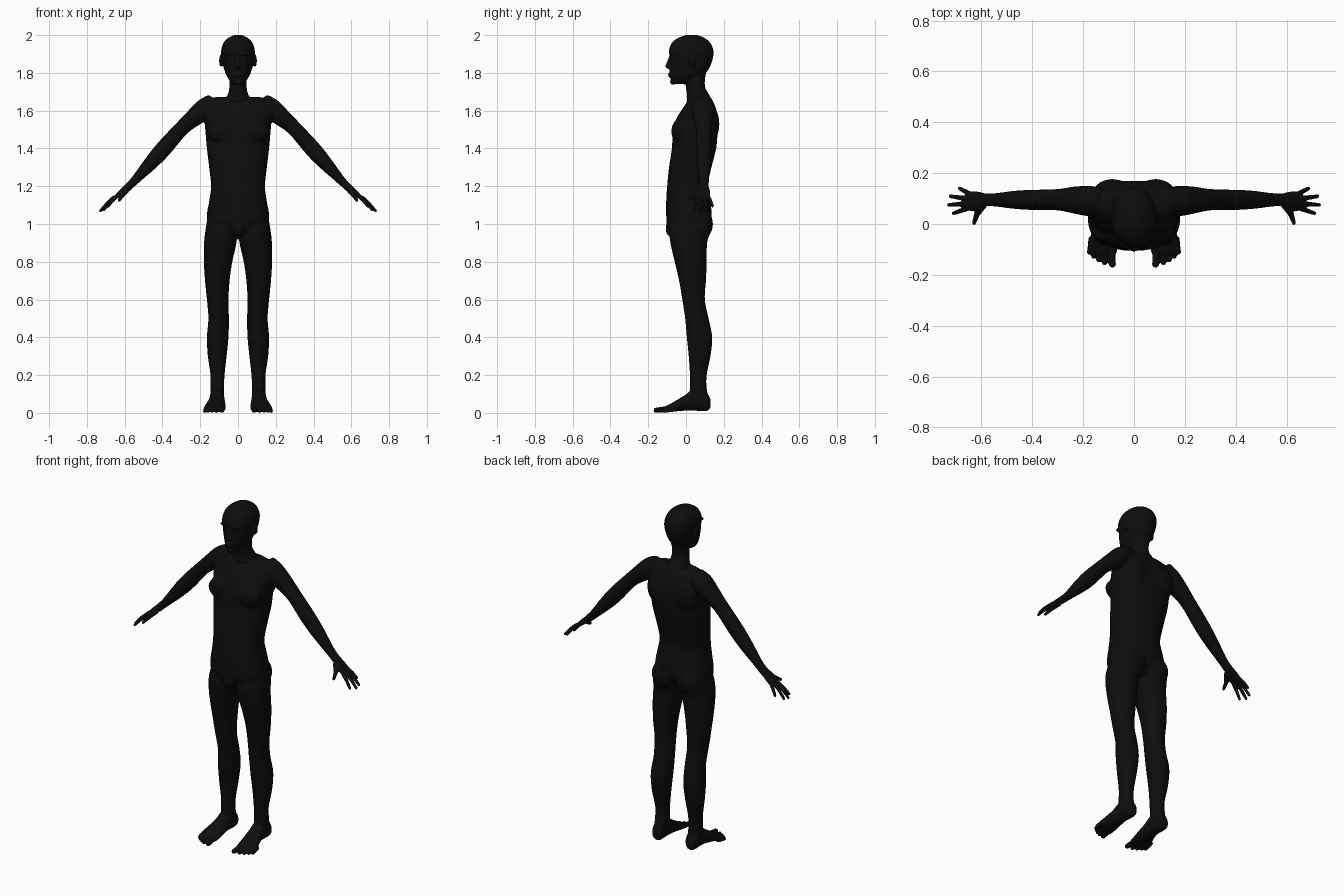
import bpy, bmesh, math
from mathutils import Vector, Matrix

if "Cube" in bpy.data.objects:
    bpy.data.objects.remove(bpy.data.objects["Cube"])

skin = bpy.data.materials.new("near_black_skin")
skin.use_nodes = True
colour = (0.004, 0.004, 0.004, 1)
skin.diffuse_color = colour
skin.node_tree.nodes["Principled BSDF"].inputs["Base Color"].default_value = colour


def spline(p, q, r, s, f):
    """Catmull-Rom step between sections q and r."""
    return [0.5 * (2 * b + (c - a) * f + (2 * a - 5 * b + 4 * c - d) * f ** 2
                   + (3 * b - a - 3 * c + d) * f ** 3) for a, b, c, d in zip(p, q, r, s)]


def loft(bm, sections, place, power=2.0, sides=32, steps=4):
    """Skin rounded sections (t, a0, a1, b0, b1), put into space by place(t, a, b)."""
    n = len(sections)
    rows = [spline(sections[max(i - 1, 0)], sections[i], sections[i + 1],
                   sections[min(i + 2, n - 1)], k / steps)
            for i in range(n - 1) for k in range(steps)] + [sections[-1]]
    rings = []
    for t, a0, a1, b0, b1 in rows:
        ring = []
        for k in range(sides):
            c, s = math.cos(math.tau * k / sides), math.sin(math.tau * k / sides)
            u = math.copysign(abs(c) ** (2 / power), c)
            v = math.copysign(abs(s) ** (2 / power), s)
            ring.append(bm.verts.new(place(t, (a0 + a1 + u * (a1 - a0)) / 2,
                                           (b0 + b1 + v * (b1 - b0)) / 2)))
        rings.append(ring)
    for low, high in zip(rings, rings[1:]):
        for k in range(sides):
            j = (k + 1) % sides
            bm.faces.new((low[k], low[j], high[j], high[k]))
    bm.faces.new(rings[0])
    bm.faces.new(rings[-1])


def blob(bm, centre, radii, tilt=0):
    matrix = Matrix.Translation(centre) @ Matrix.Rotation(tilt, 4, 'X') @ Matrix.Diagonal((*radii, 1))
    bmesh.ops.create_uvsphere(bm, u_segments=20, v_segments=12, radius=1, matrix=matrix)


def limb(bm, points, radii):
    """Tapered round rod through the points, with round ends."""
    points = [Vector(p) for p in points]
    for p, q, r0, r1 in zip(points, points[1:], radii, radii[1:]):
        turn = (q - p).to_track_quat('Z', 'Y').to_matrix().to_4x4()
        bmesh.ops.create_cone(bm, cap_ends=True, segments=14, radius1=r0, radius2=r1,
                              depth=(q - p).length,
                              matrix=Matrix.Translation((p + q) / 2) @ turn)
    for p, r in zip(points, radii):
        blob(bm, p, (r, r, r))


def finish(bm, name, voxel, smooth):
    """Fuse the overlapping forms into one smooth skin."""
    bmesh.ops.recalc_face_normals(bm, faces=bm.faces)
    mesh = bpy.data.meshes.new(name)
    bm.to_mesh(mesh)
    bm.free()
    mesh.materials.append(skin)
    ob = bpy.data.objects.new(name, mesh)
    bpy.context.scene.collection.objects.link(ob)
    fuse = ob.modifiers.new("fuse", 'REMESH')
    fuse.mode = 'VOXEL'
    fuse.voxel_size = voxel
    fuse.use_smooth_shade = True
    relax = ob.modifiers.new("relax", 'SMOOTH')
    relax.factor = 0.5
    relax.iterations = smooth


def upright(s=1):
    return lambda t, a, b: Vector((s * a, b, t))


def mirrored(rows):
    return [(z, -w, w, y0, y1) for z, w, y0, y1 in rows]


# Torso, with arms and legs fused on
body = bmesh.new()
loft(body, mirrored([
    (.945, .07, -.07, .08), (1.0, .155, -.10, .125), (1.05, .165, -.105, .135),
    (1.12, .153, -.105, .13), (1.2, .143, -.10, .115), (1.3, .153, -.09, .135),
    (1.4, .165, -.075, .16), (1.48, .172, -.07, .167), (1.55, .178, -.055, .17),
    (1.6, .18, -.025, .162), (1.645, .168, .005, .145), (1.672, .12, .03, .125)]),
    upright(), 2.4)
blob(body, (0, -.075, .975), (.035, .034, .045))

arm_rows = [(-.10, -.06, .035, .045, .14), (-.04, -.06, .052, .03, .15),
            (.04, -.045, .052, .04, .148), (.13, -.03, .05, .053, .138),
            (.27, -.042, .046, .055, .135), (.37, -.042, .035, .058, .132),
            (.5, -.033, .014, .068, .122), (.57, -.03, .008, .07, .12)]
leg_rows = [(1.04, .02, .16, -.06, .12), (.97, .006, .172, -.088, .13),
            (.9, .008, .18, -.083, .112), (.8, .03, .181, -.06, .11),
            (.7, .044, .175, -.037, .106), (.6, .05, .165, -.02, .1),
            (.5, .048, .157, -.005, .12), (.4, .05, .165, .004, .139),
            (.3, .06, .16, .014, .13), (.2, .071, .146, .02, .11),
            (.13, .073, .147, .02, .11), (.06, .072, .148, .02, .125)]
slope = math.sqrt(0.5)
for s in (1, -1):
    loft(body, arm_rows, lambda t, a, b: Vector((s * (.2 + slope * (t + a)), b, 1.59 + slope * (a - t))))
    loft(body, leg_rows, upright(s), 2.1)
    blob(body, (s * .085, -.035, 1.49), (.08, .043, .065))    # chest muscle
    blob(body, (s * .082, .085, 1.0), (.075, .058, .08))      # buttock
    blob(body, (s * .085, .125, 1.53), (.075, .052, .10))     # shoulder blade
finish(body, "body", .008, 5)

# Head with neck, face and ears
head = bmesh.new()
loft(head, mirrored([
    (1.74, .03, -.072, .0), (1.77, .052, -.082, .05), (1.8, .067, -.086, .105),
    (1.84, .079, -.087, .13), (1.88, .086, -.086, .143), (1.92, .089, -.09, .145),
    (1.96, .076, -.074, .128), (1.985, .052, -.042, .098), (2.0, .02, .0, .06)]),
    upright(), 2.15)
loft(head, mirrored([
    (1.6, .08, .02, .145), (1.65, .075, .005, .14), (1.685, .055, .005, .122),
    (1.72, .046, .0, .103), (1.76, .046, .0, .1), (1.82, .05, .01, .11)]), upright())
limb(head, [(0, -.082, 1.885), (0, -.098, 1.835)], [.008, .012])
blob(head, (0, -.086, 1.795), (.025, .009, .007))
blob(head, (0, -.086, 1.783), (.021, .009, .007))
blob(head, (0, -.07, 1.753), (.024, .015, .016))
for s in (1, -1):
    blob(head, (s * .009, -.092, 1.83), (.01, .011, .009))        # nostril
    blob(head, (s * .035, -.073, 1.9), (.03, .016, .009))         # brow
    blob(head, (s * .033, -.07, 1.878), (.014, .012, .008))       # eye
    blob(head, (s * .09, .035, 1.865), (.01, .018, .034), .2)     # ear
finish(head, "head", .005, 3)

# Hands: (root, tip) of each finger
fingers = [((.645, .118, 1.145), (.686, .14, 1.095)), ((.658, .100, 1.14), (.722, .109, 1.075)),
           ((.660, .080, 1.137), (.728, .075, 1.07)), ((.652, .062, 1.135), (.71, .042, 1.075))]
along, out = Vector((.73, 0, -.68)), Vector((.68, 0, .73))
palm_rows = [(-.05, -.021, .019, .07, .12), (0, -.018, .015, .071, .119),
             (.04, -.018, .014, .056, .126), (.075, -.014, .012, .05, .129),
             (.10, -.009, .009, .054, .124)]
# Feet: sections run from heel to ball
foot_rows = [(.13, .095, .125, .03, .07), (.115, .078, .142, .012, .10), (.08, .073, .148, .01, .13),
             (.04, .072, .15, .012, .13), (0, .069, .157, .012, .098), (-.04, .066, .169, .009, .073),
             (-.08, .065, .18, .005, .05), (-.11, .067, .182, .004, .034), (-.122, .075, .172, .006, .027)]
toes = [(.085, -.158, .014), (.116, -.152, .0105), (.139, -.141, .010),
        (.159, -.127, .0095), (.176, -.112, .009)]
for s, side in ((1, "left"), (-1, "right")):
    hand = bmesh.new()

    def on_palm(t, a, b):
        p = Vector((.58, 0, 1.205)) + along * t + out * a
        return Vector((s * p.x, b, p.z))

    loft(hand, palm_rows, on_palm, 2.3)
    for root, tip in fingers:
        p, q = [Vector((s * x, y, z)) for x, y, z in (root, tip)]
        limb(hand, [p, (p + q) / 2 + Vector((0, 0, .004)), q], [.0105, .0095, .0075])
    limb(hand, [(s * .595, .075, 1.175), (s * .617, .04, 1.147), (s * .629, .004, 1.125)],
         [.017, .012, .008])
    finish(hand, side + "_hand", .0035, 3)

    foot = bmesh.new()
    loft(foot, foot_rows, lambda t, a, b: Vector((s * a, t, b)), 2.2)
    for x, y, r in toes:
        limb(foot, [(s * (x * .9 + .012), y + .055, r + .008), (s * x, y, r)], [r, r])
    finish(foot, side + "_foot", .004, 3)
